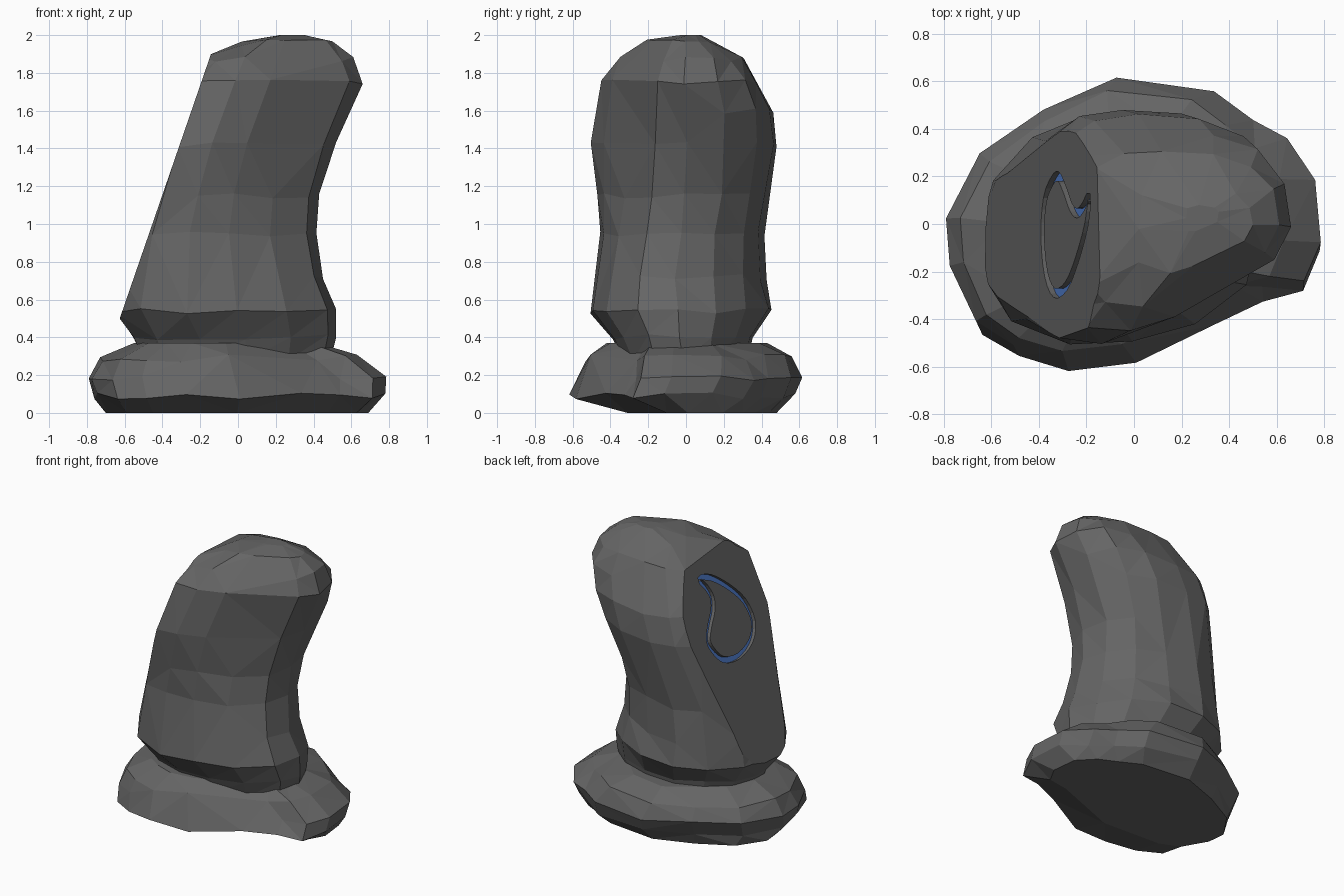
import bpy, bmesh, random
from math import radians
from mathutils import Vector

if "Cube" in bpy.data.objects:
    bpy.data.objects.remove(bpy.data.objects["Cube"])

random.seed(4)


def finish(name, bm, colour):
    bmesh.ops.recalc_face_normals(bm, faces=bm.faces[:])
    mesh = bpy.data.meshes.new(name)
    bm.to_mesh(mesh)
    bm.free()
    mat = bpy.data.materials.new(name + "_colour")
    mat.diffuse_color = colour
    mat.use_nodes = True
    mat.node_tree.nodes["Principled BSDF"].inputs["Base Color"].default_value = mat.diffuse_color
    mesh.materials.append(mat)
    obj = bpy.data.objects.new(name, mesh)
    bpy.context.collection.objects.link(obj)
    return obj


def rock(low, high, levels, jitter, flatten):
    """Loft from one unit outline to another through levels (z, x0, x1, y0, y1)."""
    bm = bmesh.new()
    rings = []
    for k, (z, x0, x1, y0, y1) in enumerate(levels):
        end = k in (0, len(levels) - 1)
        j = lambda: 0 if end else random.uniform(-jitter, jitter)
        f = min(max((z - .6) / .9, 0), 1)
        ring = []
        for p, q in zip(low, high):
            u, v = Vector(p).lerp(Vector(q), f)
            ring.append(bm.verts.new(((x0 + x1) / 2 + u * (x1 - x0) / 2,
                                      (y0 + y1) / 2 + v * (y1 - y0) / 2 + j(),
                                      z + 2 * j())))
        rings.append(ring)
    for a, b in zip(rings, rings[1:]):
        bridge(bm, a, b)
    bm.faces.new(rings[0][::-1])
    bm.faces.new(rings[-1])
    bm.normal_update()
    bmesh.ops.dissolve_limit(bm, angle_limit=radians(flatten),
                             verts=bm.verts[:], edges=bm.edges[:])
    bmesh.ops.triangulate(bm, faces=bm.faces[:])
    return bm


def bridge(bm, a, b):
    for i in range(len(a)):
        m = (i + 1) % len(a)
        bm.faces.new((a[i], a[m], b[m], b[i]))


DARK = (.13, .13, .13, 1)

# Base boulder
base_outline = [(-1, 0), (-.82, .45), (-.48, .76), (-.09, 1), (.43, .9),
                (.64, .71), (.82, .56), (.97, .29), (1, -.16), (.91, -.44),
                (.69, -.5), (.42, -.68), (0, -.95), (-.37, -1), (-.64, -.89),
                (-.84, -.74), (-.98, -.32)]
base_levels = [(0, -.70, .69, -.33, .48), (.09, -.76, .78, -.62, .57),
               (.19, -.79, .785, -.57, .615), (.29, -.73, .63, -.53, .57),
               (.37, -.55, .42, -.42, .43)]
finish("base_rock", rock(base_outline, base_outline, base_levels, .01, 6), DARK)

# Leaning standing stone: rounded foot, boxier head with a slanting front
foot = [(-1, -.35), (-.77, -.8), (-.35, -1), (.1, -1), (.55, -.85),
        (.92, -.5), (1, -.05), (.88, .38), (.6, .72), (.2, .95),
        (-.25, 1), (-.62, .8), (-.9, .42), (-1, 0)]
head = [(-1, -.75), (-.85, -.97), (-.45, -1), (-.05, -.85), (.4, -.58),
        (.85, -.3), (1, .05), (.94, .48), (.7, .8), (.3, .96),
        (-.25, 1), (-.65, .95), (-.95, .75), (-1, 0)]
stone_levels = [(.28, -.5, .49, -.33, .33), (.40, -.55, .52, -.38, .36),
                (.54, -.65, .52, -.50, .455), (.72, -.62, .45, -.49, .42),
                (.95, -.55, .415, -.46, .41), (1.15, -.48, .43, -.475, .45),
                (1.42, -.39, .52, -.5, .48), (1.6, -.33, .60, -.48, .455),
                (1.75, -.27, .66, -.45, .39), (1.87, -.18, .61, -.34, .31),
                (1.96, .02, .5, -.20, .16), (2.0, .22, .36, -.03, .08)]
bm = rock(foot, head, stone_levels, .008, 8)

# Flat carved face on the left side
SLOPE = .345
origin = Vector((-.35, 0, 1.3))
up = Vector((SLOPE, 0, 1)).normalized()
normal = Vector((-1, 0, SLOPE)).normalized()
bmesh.ops.bisect_plane(bm, geom=bm.verts[:] + bm.edges[:] + bm.faces[:],
                       plane_co=origin, plane_no=normal, clear_outer=True)
rim = [e for e in bm.edges if len(e.link_faces) == 1]

# Crescent mark outline, as seen from above, unrolled onto the carved face
plan = [(-.19, .115), (-.2, 0), (-.24, -.15), (-.285, -.26), (-.335, -.29),
        (-.37, -.21), (-.385, -.05), (-.375, .1), (-.345, .18), (-.318, .2),
        (-.29, .14), (-.265, .07), (-.24, .045), (-.215, .07)]
ctrl = [Vector((y, (x - origin.x) / up.x)) for x, y in plan]
path = []
for i in range(len(ctrl)):
    p0, p1, p2, p3 = (ctrl[(i + k) % len(ctrl)] for k in (-1, 0, 1, 2))
    for t in (0, 1 / 3, 2 / 3):
        path.append(.5 * (2 * p1 + (p2 - p0) * t
                          + (2 * p0 - 5 * p1 + 4 * p2 - p3) * t * t
                          + (3 * p1 - p0 - 3 * p2 + p3) * t ** 3))


def loop(bm, side, depth):
    """Ring of vertices offset sideways from the crescent and sunk into the face."""
    verts = []
    for i, p in enumerate(path):
        d = (path[(i + 1) % len(path)] - path[i - 1]).normalized()
        q = p + Vector((-d.y, d.x)) * side
        verts.append(bm.verts.new(origin + Vector((0, q.x, 0)) + up * q.y
                                  - normal * depth))
    return verts


# Fill the flat face around and inside the groove, then add the groove walls
HALF, DEPTH = .02, .025
tops = [loop(bm, s * HALF, 0) for s in (-1, 1)]
for ring in tops:
    rim += [bm.edges.new((ring[i - 1], ring[i])) for i in range(len(ring))]
bmesh.ops.triangle_fill(bm, edges=rim, use_beauty=True, normal=normal)
for ring, s in zip(tops, (-1, 1)):
    bridge(bm, ring, loop(bm, s * HALF, DEPTH))
finish("standing_stone", bm, DARK)

# Blue inlay at the bottom of the groove
bm = bmesh.new()
sections = [loop(bm, s * HALF, DEPTH + d)
            for s, d in ((-1, 0), (1, 0), (1, .01), (-1, .01))]
for k in range(4):
    bridge(bm, sections[k - 1], sections[k])
finish("crescent_inlay", bm, (.08, .2, .6, 1))
